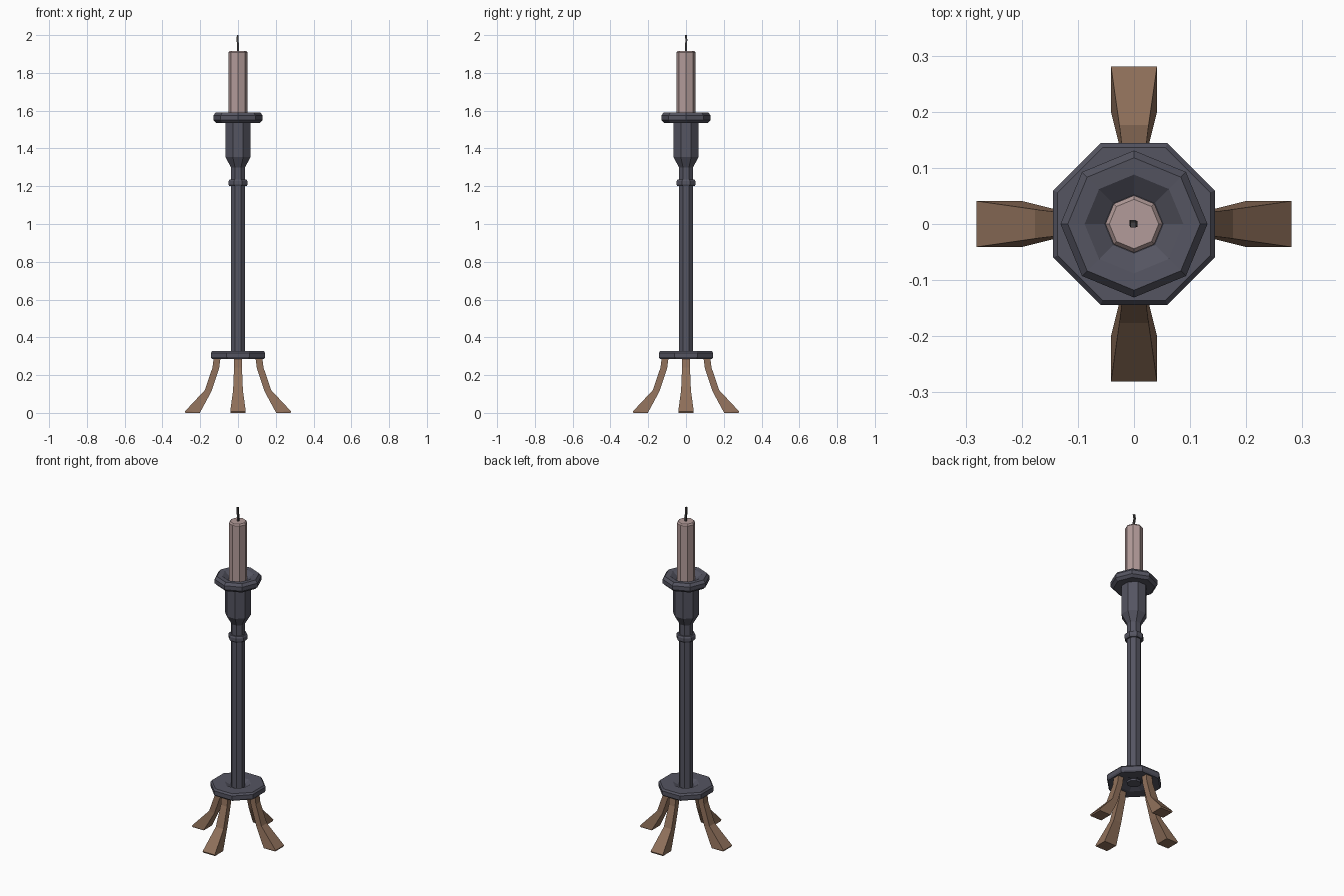
import bpy, bmesh
from math import pi, cos, sin
from mathutils import Matrix, Vector

cube = bpy.data.objects.get("Cube")
if cube:
    bpy.data.objects.remove(cube, do_unlink=True)


def material(name, rgb):
    m = bpy.data.materials.new(name)
    m.use_nodes = True
    m.diffuse_color = (*rgb, 1)
    m.node_tree.nodes["Principled BSDF"].inputs["Base Color"].default_value = (*rgb, 1)
    return m


iron = material("dark iron", (0.09, 0.09, 0.12))
wood = material("brown wood", (0.28, 0.165, 0.105))
wax = material("pale wax", (0.45, 0.33, 0.32))
char = material("charred wick", (0.06, 0.055, 0.055))


def finish(name, bm, mat):
    bmesh.ops.recalc_face_normals(bm, faces=bm.faces)
    mesh = bpy.data.meshes.new(name)
    bm.to_mesh(mesh)
    bm.free()
    mesh.materials.append(mat)
    ob = bpy.data.objects.new(name, mesh)
    bpy.context.collection.objects.link(ob)
    return ob


def loft(bm, rings, closed=False):
    """Join rings of points with quads, capping or closing the ends."""
    loops = [[bm.verts.new(p) for p in ring] for ring in rings]
    n = len(loops[0])
    pairs = list(zip(loops, loops[1:]))
    if closed:
        pairs.append((loops[-1], loops[0]))
    else:
        bm.faces.new(loops[0])
        bm.faces.new(loops[-1])
    for a, b in pairs:
        for i in range(n):
            j = (i + 1) % n
            bm.faces.new((a[i], a[j], b[j], b[i]))


def turned(name, profile, mat, flat_front=False, closed=False):
    """Eight-sided lathe of (radius, height) points."""
    turn = pi / 8 if flat_front else 0
    scale = 1 / cos(pi / 8) if flat_front else 1
    rings = [[(r * scale * cos(turn + i * pi / 4), r * scale * sin(turn + i * pi / 4), z)
              for i in range(8)] for r, z in profile]
    bm = bmesh.new()
    loft(bm, rings, closed)
    return finish(name, bm, mat)


# Base ring with a sunken centre on both faces
turned("base_ring", [(0.068, 0.328), (0.136, 0.328), (0.144, 0.318), (0.144, 0.295),
                     (0.138, 0.286), (0.075, 0.286), (0.035, 0.302), (0.035, 0.31)],
       iron, flat_front=True, closed=True)

# Stem flaring into the candle cup
turned("stem", [(0.037, 0.29), (0.037, 1.3), (0.067, 1.355), (0.067, 1.545)],
       iron, flat_front=True)
turned("stem_collar", [(0.037, 1.2), (0.045, 1.2), (0.05, 1.209), (0.05, 1.227),
                       (0.045, 1.236), (0.037, 1.236)], iron, flat_front=True)

# Drip pan, dished towards the candle
turned("drip_pan", [(0.05, 1.535), (0.115, 1.535), (0.131, 1.55), (0.131, 1.574),
                    (0.118, 1.59), (0.088, 1.588), (0.052, 1.562)], iron)

# Candle
turned("candle", [(0.051, 1.55), (0.051, 1.908), (0.044, 1.917)], wax)

# Slightly bent wick
bm = bmesh.new()
h = 0.005
path = [(0, 0, 1.91), (0.001, 0, 1.945), (-0.003, 0.002, 1.975), (-0.001, -0.001, 2.0)]
loft(bm, [[(x + a * h, y + b * h, z) for a, b in ((1, 1), (-1, 1), (-1, -1), (1, -1))]
          for x, y, z in path])
finish("wick", bm, char)

# Four splayed legs: inner reach, inner height, outer reach, outer height, half width
sections = [(0.092, 0.295, 0.128, 0.295, 0.021), (0.1, 0.235, 0.135, 0.24, 0.021),
            (0.14, 0.115, 0.176, 0.12, 0.026), (0.2, 0.004, 0.281, 0.008, 0.041),
            (0.202, 0.0, 0.278, 0.0, 0.04)]
for k, side in enumerate(("left", "back", "right", "front")):
    bm = bmesh.new()
    loft(bm, [[(xi, -w, zi), (xi, w, zi), (xo, w, zo), (xo, -w, zo)]
              for xi, zi, xo, zo, w in sections])
    bm.transform(Matrix.Rotation(k * pi / 2, 4, "Z"))
    finish(side + "_leg", bm, wood)
